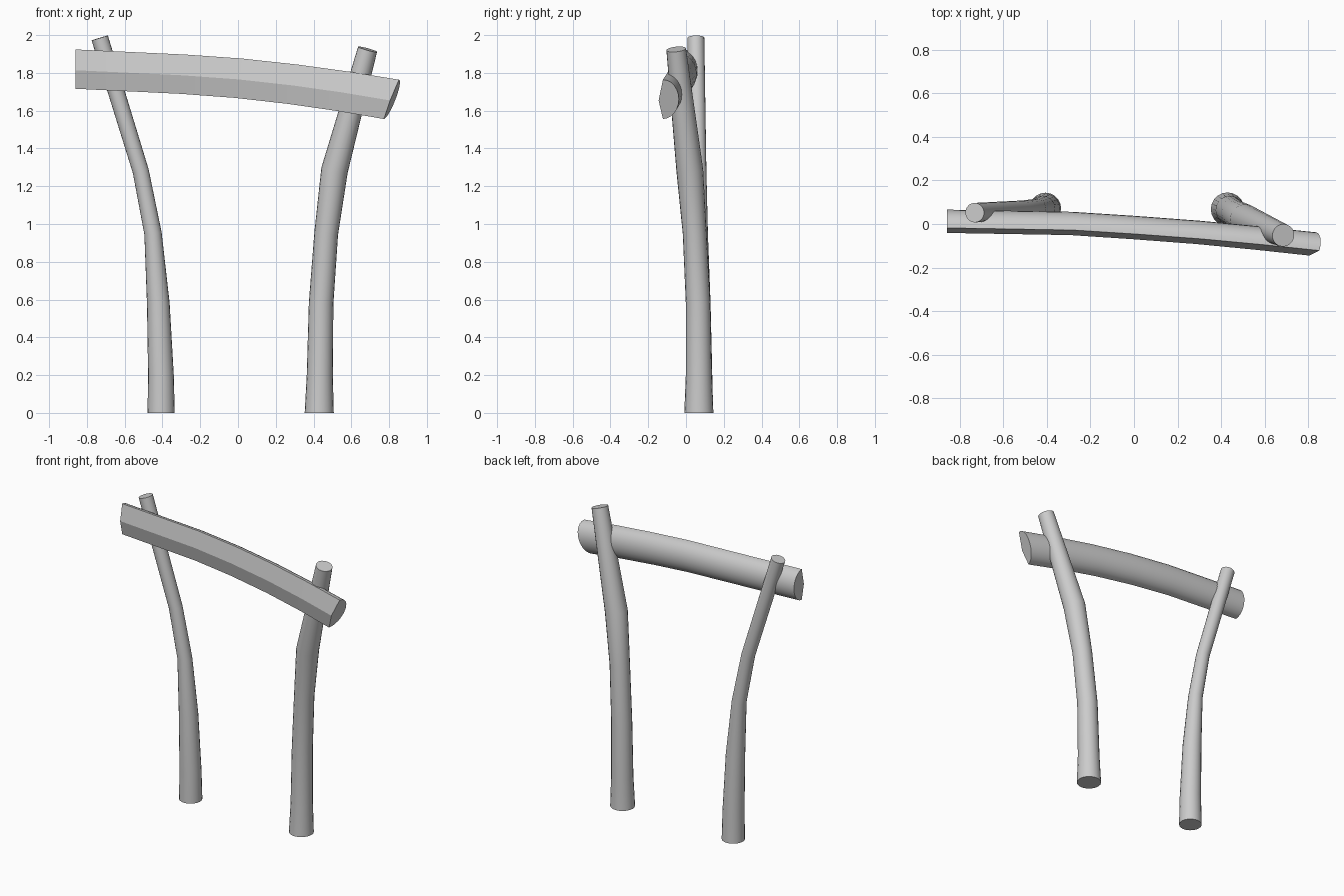
import bpy, bmesh, math
from mathutils import Vector

if "Cube" in bpy.data.objects:
    bpy.data.objects.remove(bpy.data.objects["Cube"])


def loft(name, rings, angle):
    """Skin a list of equal-length rings and cap both ends."""
    bm = bmesh.new()
    loops = [[bm.verts.new(p) for p in ring] for ring in rings]
    n = len(loops[0])
    for a, b in zip(loops, loops[1:]):
        for i in range(n):
            j = (i + 1) % n
            bm.faces.new((a[i], a[j], b[j], b[i]))
    bm.faces.new(loops[0])
    bm.faces.new(loops[-1])
    bmesh.ops.recalc_face_normals(bm, faces=bm.faces)
    mesh = bpy.data.meshes.new(name)
    bm.to_mesh(mesh)
    bm.free()
    obj = bpy.data.objects.new(name, mesh)
    bpy.context.collection.objects.link(obj)
    bpy.ops.object.select_all(action='DESELECT')
    obj.select_set(True)
    bpy.context.view_layer.objects.active = obj
    bpy.ops.object.shade_smooth_by_angle(angle=math.radians(angle))
    return obj


def post(name, path, sides=20):
    """Bent round pole; path entries are (x, y, z, radius)."""
    pts = [Vector(p[:3]) for p in path]
    rings = []
    for k, p in enumerate(pts):
        if k == 0:
            t = Vector((0, 0, 1))  # flat foot on the ground
        else:
            t = (p - pts[k - 1]).normalized()
            if k < len(pts) - 1:
                t = (t + (pts[k + 1] - p).normalized()).normalized()
        u = Vector((0, 1, 0)).cross(t).normalized()
        v = t.cross(u)
        r = path[k][3]
        rings.append([p + r * (u * math.cos(a) + v * math.sin(a))
                      for a in (2 * math.pi * i / sides for i in range(sides))])
    return loft(name, rings, 40)


# Two leaning posts
post("left_post", [(-.407, .072, 0, .072), (-.408, .071, .2, .068),
                   (-.422, .07, .58, .06), (-.45, .07, .95, .046),
                   (-.515, .065, 1.28, .043), (-.732, .052, 1.985, .045)])
post("right_post", [(.43, .068, 0, .077), (.433, .068, .2, .069),
                    (.44, .064, .58, .065), (.467, .046, .95, .063),
                    (.511, .02, 1.285, .071), (.686, -.052, 1.925, .052)])

# Split-log lintel: rounded back, front of two flat facets meeting on a ridge.
# Stations: chord centre x, y, z, then sideways shift of the top and of the back
stations = [(-.86, -.018, 1.82, 0, 0), (-.29, -.028, 1.793, .012, .005),
            (0, -.047, 1.772, .02, .01), (.29, -.069, 1.74, .025, .012),
            (.56, -.095, 1.702, .032, .016), (.812, -.122, 1.66, .04, .022)]
rings = []
for x, y, z, up, back in stations:
    ring = [(x - .3 * back, y - .023, z - .006)]
    for i in range(13):
        a = math.pi * i / 12 - math.pi / 2
        ring.append((x + up * math.sin(a) + back * math.cos(a),
                     y + .084 * math.cos(a), z + .104 * math.sin(a)))
    rings.append(ring)
loft("lintel_beam", rings, 20)
